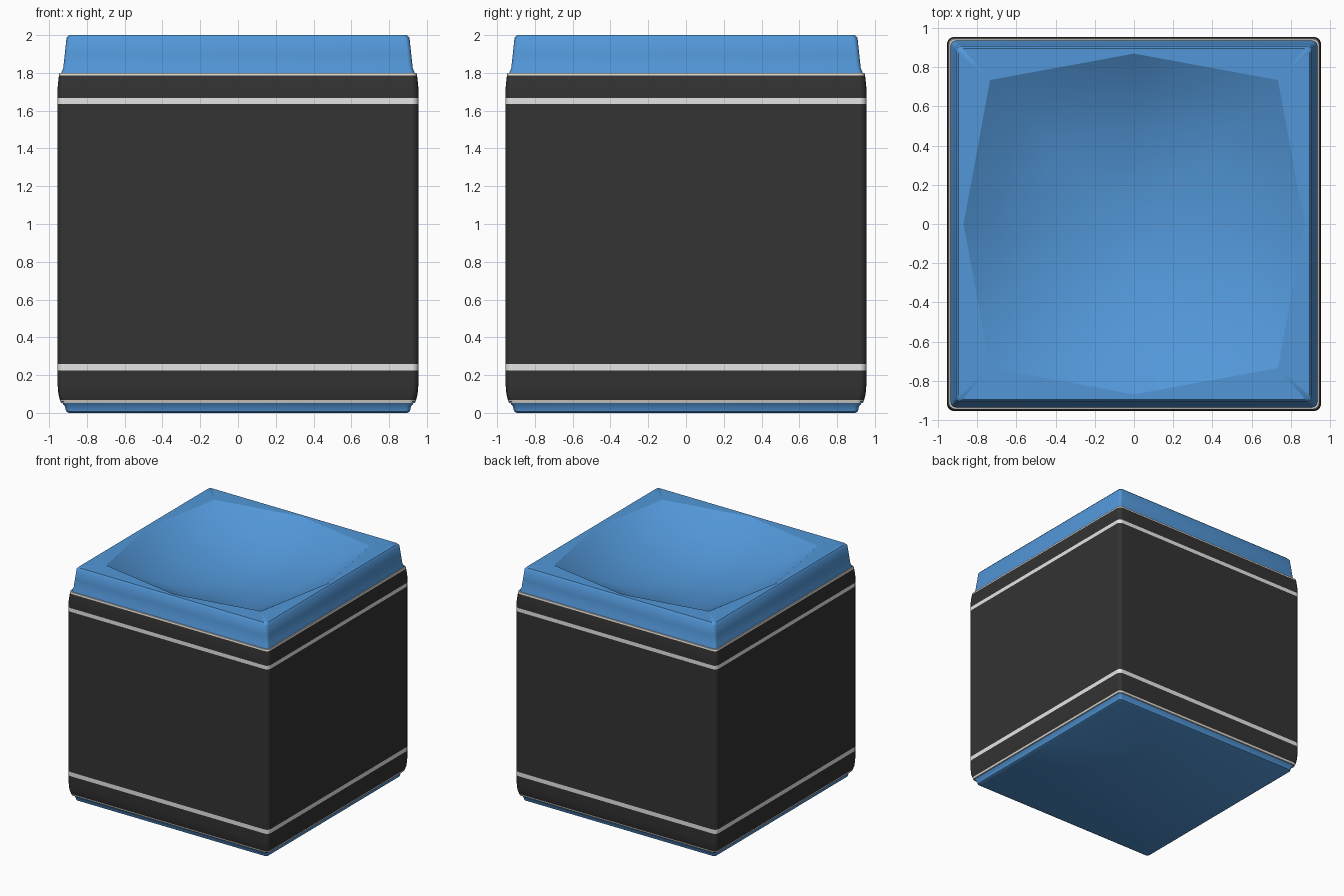
import bpy, bmesh, math

cube = bpy.data.objects.get("Cube")
if cube:
    bpy.data.objects.remove(cube, do_unlink=True)


def material(name, rgb):
    mat = bpy.data.materials.new(name)
    mat.use_nodes = True
    mat.diffuse_color = (*rgb, 1)
    mat.node_tree.nodes["Principled BSDF"].inputs["Base Color"].default_value = (*rgb, 1)
    return mat


blue = material("chalk blue", (0.085, 0.31, 0.69))
black = material("wrapper black", (0.033, 0.033, 0.033))
white = material("stripe white", (0.78, 0.78, 0.78))
paper = material("paper edge", (0.75, 0.71, 0.66))

STEPS = 4  # segments in each rounded corner


def ring(bm, half, radius, z, mid=None):
    """Rounded square with an extra point in the middle of every side."""
    mid = half if mid is None else mid
    verts = []
    for side in range(4):
        turn = side * math.pi / 2
        c = half - radius
        for i in range(STEPS + 1):
            a = turn + i / STEPS * math.pi / 2
            x = c * (math.cos(turn) - math.sin(turn)) + radius * math.cos(a)
            y = c * (math.sin(turn) + math.cos(turn)) + radius * math.sin(a)
            verts.append(bm.verts.new((x, y, z)))
        a = turn + math.pi / 2
        verts.append(bm.verts.new((mid * math.cos(a), mid * math.sin(a), z)))
    return verts


def loft(bm, rings):
    n = len(rings[0])
    for low, high in zip(rings, rings[1:]):
        for i in range(n):
            j = (i + 1) % n
            bm.faces.new((low[i], low[j], high[j], high[i]))


def finish(name, bm, mats):
    mesh = bpy.data.meshes.new(name)
    bm.to_mesh(mesh)
    bm.free()
    for mat in mats:
        mesh.materials.append(mat)
    obj = bpy.data.objects.new(name, mesh)
    bpy.context.collection.objects.link(obj)
    bpy.ops.object.select_all(action="DESELECT")
    obj.select_set(True)
    bpy.context.view_layer.objects.active = obj
    bpy.ops.object.shade_smooth_by_angle(angle=math.radians(40))
    return obj


# Chalk block: flared ends and an eight-sided hollow in the top
bm = bmesh.new()
profile = [(0.895, 0), (0.91, 0.008), (0.916, 0.035), (0.938, 0.06),
           (0.938, 1.795), (0.925, 1.825), (0.917, 1.9), (0.908, 1.985), (0.895, 2)]
rings = [ring(bm, half, 0.025, z) for half, z in profile]
bowl = [(1, 0), (0.82, 0.1), (0.58, 0.185), (0.3, 0.245)]
rings += [ring(bm, 0.735 * t, 0, 2 - drop, 0.87 * t) for t, drop in bowl]
loft(bm, rings)
bm.faces.new(reversed(rings[0]))
centre = bm.verts.new((0, 0, 1.735))
last = rings[-1]
for i in range(len(last)):
    bm.faces.new((last[i], last[(i + 1) % len(last)], centre))
bmesh.ops.remove_doubles(bm, verts=bm.verts, dist=0.0005)
bm.normal_update()
for edge in bm.edges:  # crisp rim of the hollow
    if all(v.co.z > 1.999 and max(abs(v.co.x), abs(v.co.y)) < 0.88 for v in edge.verts):
        edge.smooth = False
finish("chalk_block", bm, [blue])

# Paper wrapper: dark sleeve, two white stripes, pale cut edges
bm = bmesh.new()
stripes = [(0.225, 0.26), (1.635, 1.667)]
profile = [(0.925, 0.05), (0.938, 0.053), (0.943, 0.068), (0.951, 0.1), (0.955, 0.15)]
profile += [(0.955, z) for band in stripes for z in band]
profile += [(0.955, 1.72), (0.951, 1.76), (0.948, 1.786), (0.945, 1.8), (0.925, 1.8)]
loft(bm, [ring(bm, half, 0.035, z) for half, z in profile])
for face in bm.faces:
    z = face.calc_center_median().z
    if any(low < z < high for low, high in stripes):
        face.material_index = 1
    elif z < 0.068 or z > 1.786:
        face.material_index = 2
wrapper = finish("paper_wrapper", bm, [black, white, paper])
weighted = wrapper.modifiers.new("flat sides", "WEIGHTED_NORMAL")
weighted.keep_sharp = True
